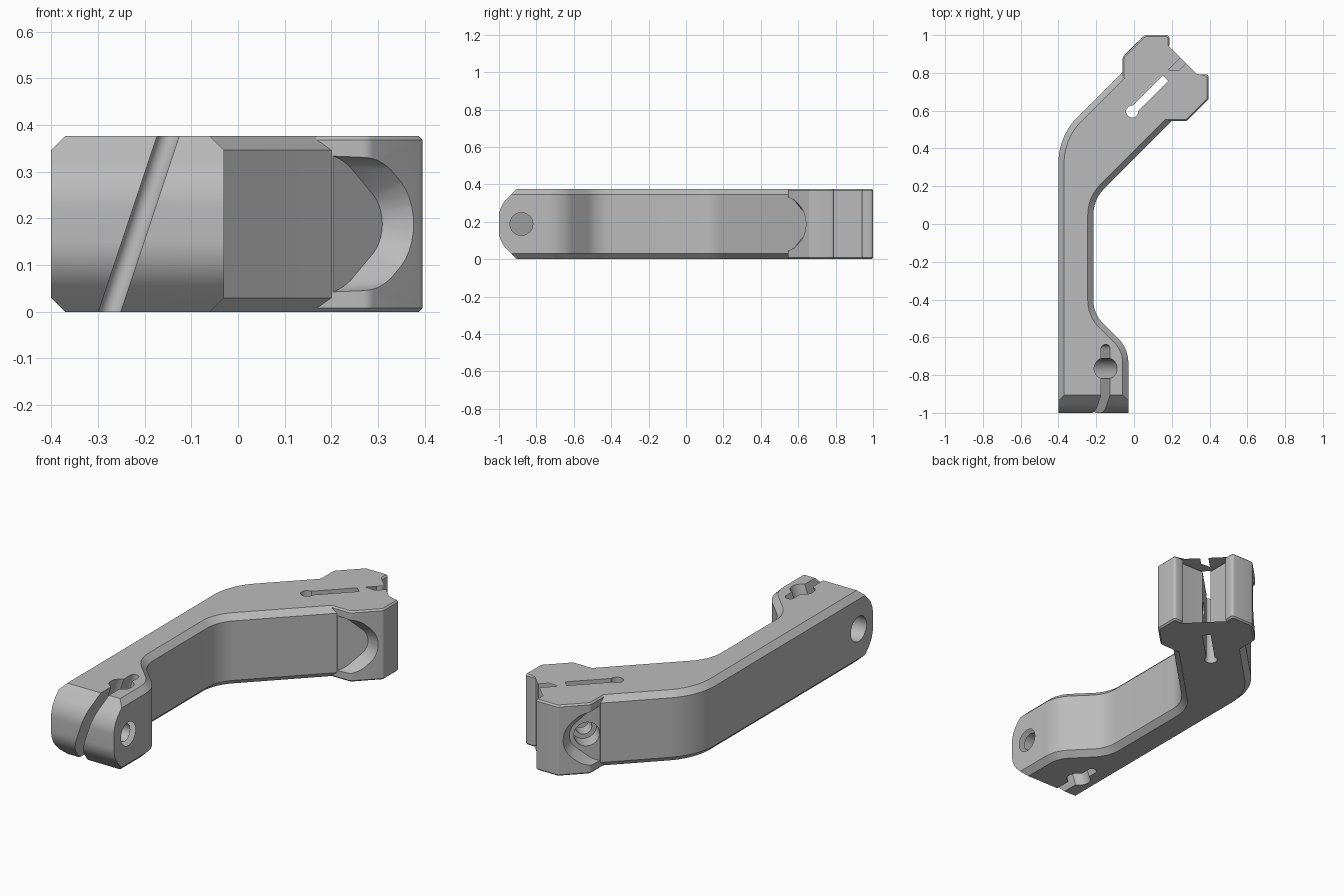
import bpy, bmesh
from math import tan, pi, atan2
from mathutils import Vector, Matrix

cube = bpy.data.objects.get("Cube")
if cube:
    bpy.data.objects.remove(cube, do_unlink=True)

HEIGHT = 0.376
MID = HEIGHT / 2
AXIS = 0.605          # clamp symmetry line: y = x + AXIS


def add_object(name, bm):
    bmesh.ops.recalc_face_normals(bm, faces=bm.faces)
    mesh = bpy.data.meshes.new(name)
    bm.to_mesh(mesh)
    bm.free()
    obj = bpy.data.objects.new(name, mesh)
    bpy.context.collection.objects.link(obj)
    return obj


def rounded(corners, steps=10):
    """Turn (x, y, radius) corners into an outline with arc fillets."""
    out = []
    for i, (x, y, r) in enumerate(corners):
        p = Vector((x, y))
        if not r:
            out.append(p)
            continue
        a = (Vector(corners[i - 1][:2]) - p).normalized()
        b = (Vector(corners[(i + 1) % len(corners)][:2]) - p).normalized()
        half = a.angle(b) / 2
        reach = r / tan(half)
        start, end = p + a * reach, p + b * reach
        centre = p + (a + b).normalized() * (reach ** 2 + r ** 2) ** 0.5
        sweep = (start - centre).angle_signed(end - centre)
        for k in range(steps + 1):
            # angle_signed is clockwise-positive
            out.append(centre + Matrix.Rotation(-sweep * k / steps, 2) @ (start - centre))
    return out


def plate(name, outline, chamfer):
    """Extrude an outline to full height and chamfer its top and bottom rims."""
    bm = bmesh.new()
    base = bm.faces.new([bm.verts.new((p.x, p.y, 0)) for p in outline])
    top = bmesh.ops.extrude_face_region(bm, geom=[base])["geom"]
    for v in top:
        if isinstance(v, bmesh.types.BMVert):
            v.co.z = HEIGHT
    bmesh.ops.recalc_face_normals(bm, faces=bm.faces)
    rims = [e for e in bm.edges if abs(e.verts[0].co.z - e.verts[1].co.z) < 1e-5]
    bmesh.ops.bevel(bm, geom=rims, offset=chamfer, segments=1, profile=0.5,
                    affect='EDGES', clamp_overlap=False)
    return add_object(name, bm)


def cylinder(name, start, end, r1, r2=None):
    start, end = Vector(start), Vector(end)
    d = end - start
    bm = bmesh.new()
    turn = Matrix.Translation((start + end) / 2) @ d.to_track_quat('Z', 'Y').to_matrix().to_4x4()
    bmesh.ops.create_cone(bm, cap_ends=True, segments=48, radius1=r1,
                          radius2=r1 if r2 is None else r2, depth=d.length, matrix=turn)
    return add_object(name, bm)


def box(name, centre, size, rotation):
    bm = bmesh.new()
    bmesh.ops.create_cube(bm, size=1, matrix=Matrix.Translation(centre) @ rotation
                          @ Matrix.Diagonal((*size, 1)))
    return add_object(name, bm)


def combine(target, tool, operation):
    tool.hide_render = True
    mod = target.modifiers.new("combine", 'BOOLEAN')
    mod.operation, mod.solver, mod.object = operation, 'EXACT', tool
    bpy.context.view_layer.update()
    graph = bpy.context.evaluated_depsgraph_get()
    mesh = bpy.data.meshes.new_from_object(target.evaluated_get(graph))
    target.modifiers.clear()
    target.data = mesh
    bpy.data.objects.remove(tool, do_unlink=True)


def mirror(corners):
    return [(y - AXIS, x + AXIS, r) for x, y, r in reversed(corners)]


# Bent arm with chamfered rims
arm = plate("bracket_arm", rounded([
    (-0.40, -1.2, 0), (-0.03, -1.2, 0), (-0.03, -0.66, 0.18), (-0.215, -0.475, 0.17),
    (-0.215, 0.13, 0.2), (0.23, 0.575, 0), (-0.03, 0.835, 0), (-0.40, 0.465, 0.34)]), 0.03)

# Rounded front end
bm = bmesh.new()
end_profile = rounded([(-0.905, HEIGHT, 0), (-1, 0.28, 0.14), (-1, HEIGHT - 0.28, 0.14),
                       (-0.905, 0, 0), (-0.8, -0.1, 0), (2, -0.1, 0), (2, 0.5, 0),
                       (-0.8, 0.5, 0), (-0.905, HEIGHT + 0.001, 0)])
face = bm.faces.new([bm.verts.new((-1, p.x, p.y)) for p in end_profile])
for v in bmesh.ops.extrude_face_region(bm, geom=[face])["geom"]:
    if isinstance(v, bmesh.types.BMVert):
        v.co.x = 1
combine(arm, add_object("end_shape", bm), 'INTERSECT')

# Two-pronged clamp head
prong = [(0.165, 0.545, 0), (0.28, 0.545, 0.03), (0.395, 0.66, 0.02), (0.395, 0.792, 0.015),
         (0.335, 0.792, 0.008), (0.335, 0.762, 0), (0.187, 0.762, 0.01)]
combine(arm, plate("clamp_head", rounded(prong + mirror(prong), 4), 0.008), 'UNION')

# Clamp slot with a round root
diagonal = Matrix.Rotation(pi / 4, 4, 'Z')
combine(arm, box("slot", (0.14, 0.14 + AXIS, MID), (0.42, 0.042, 1), diagonal), 'DIFFERENCE')
combine(arm, cylinder("slot_root", (-0.01, AXIS - 0.01, -0.1), (-0.01, AXIS - 0.01, 0.6), 0.032),
        'DIFFERENCE')

# Clamp screw: through hole, head bores and flared pockets on both prongs
along = Vector((1, 1, 0)).normalized()
screw = Vector((0.1175, 0.1175 + AXIS, MID))
across = Vector((1, -1, 0)).normalized()
combine(arm, cylinder("screw_hole", screw - across * 0.4, screw + across * 0.4, 0.04), 'DIFFERENCE')
for side in (across, -across):
    combine(arm, cylinder("screw_bore", screw + side * 0.1, screw + side * 0.4, 0.063), 'DIFFERENCE')
    bm = bmesh.new()
    for depth, shift, radius in ((0.186, 0, 0.085), (0.26, 0, 0.14),
                                 (0.186, -0.1, 0.15), (0.26, -0.1, 0.16)):
        centre = screw + side * depth + along * shift
        turn = Matrix.Translation(centre) @ side.to_track_quat('Z', 'Y').to_matrix().to_4x4()
        bmesh.ops.create_circle(bm, segments=40, radius=radius, matrix=turn)
    hull = bmesh.ops.convex_hull(bm, input=bm.verts)
    spare = {g for g in hull["geom_interior"] + hull["geom_unused"]
             if isinstance(g, bmesh.types.BMVert)}
    bmesh.ops.delete(bm, geom=list(spare), context='VERTS')
    combine(arm, add_object("screw_pocket", bm), 'DIFFERENCE')

# Front pivot hole with a counterbore and countersink
combine(arm, cylinder("pivot_hole", (-0.6, -0.88, MID), (0.2, -0.88, MID), 0.046), 'DIFFERENCE')
combine(arm, cylinder("pivot_bore", (-0.6, -0.88, MID), (-0.32, -0.88, MID), 0.066), 'DIFFERENCE')
combine(arm, cylinder("pivot_countersink", (-0.05, -0.88, MID), (-0.01, -0.88, MID), 0.046, 0.076),
        'DIFFERENCE')

# Slanted cable slit and its wider cable hole
lean = Vector((0.125, 0, 0.375))
centre = Vector((-0.2125, -0.765, MID))
tilt = Matrix.Rotation(atan2(lean.x, lean.z), 4, 'Y')
combine(arm, cylinder("cable_hole", centre - lean, centre + lean, 0.058), 'DIFFERENCE')
combine(arm, box("cable_slit", (centre.x, -0.885, MID), (0.045, 0.45, 0.9), tilt), 'DIFFERENCE')
slit_end = Vector((centre.x, -0.66, MID))
combine(arm, cylinder("slit_end", slit_end - lean, slit_end + lean, 0.0225), 'DIFFERENCE')

# Single grey finish
grey = bpy.data.materials.new("light_grey")
grey.use_nodes = True
colour = (0.5, 0.5, 0.5, 1)
grey.diffuse_color = colour
grey.node_tree.nodes["Principled BSDF"].inputs["Base Color"].default_value = colour
arm.data.materials.clear()
arm.data.materials.append(grey)
for poly in arm.data.polygons:
    poly.material_index = 0

bpy.ops.object.select_all(action='DESELECT')
arm.select_set(True)
bpy.context.view_layer.objects.active = arm
bpy.ops.object.shade_smooth_by_angle(angle=0.5)
